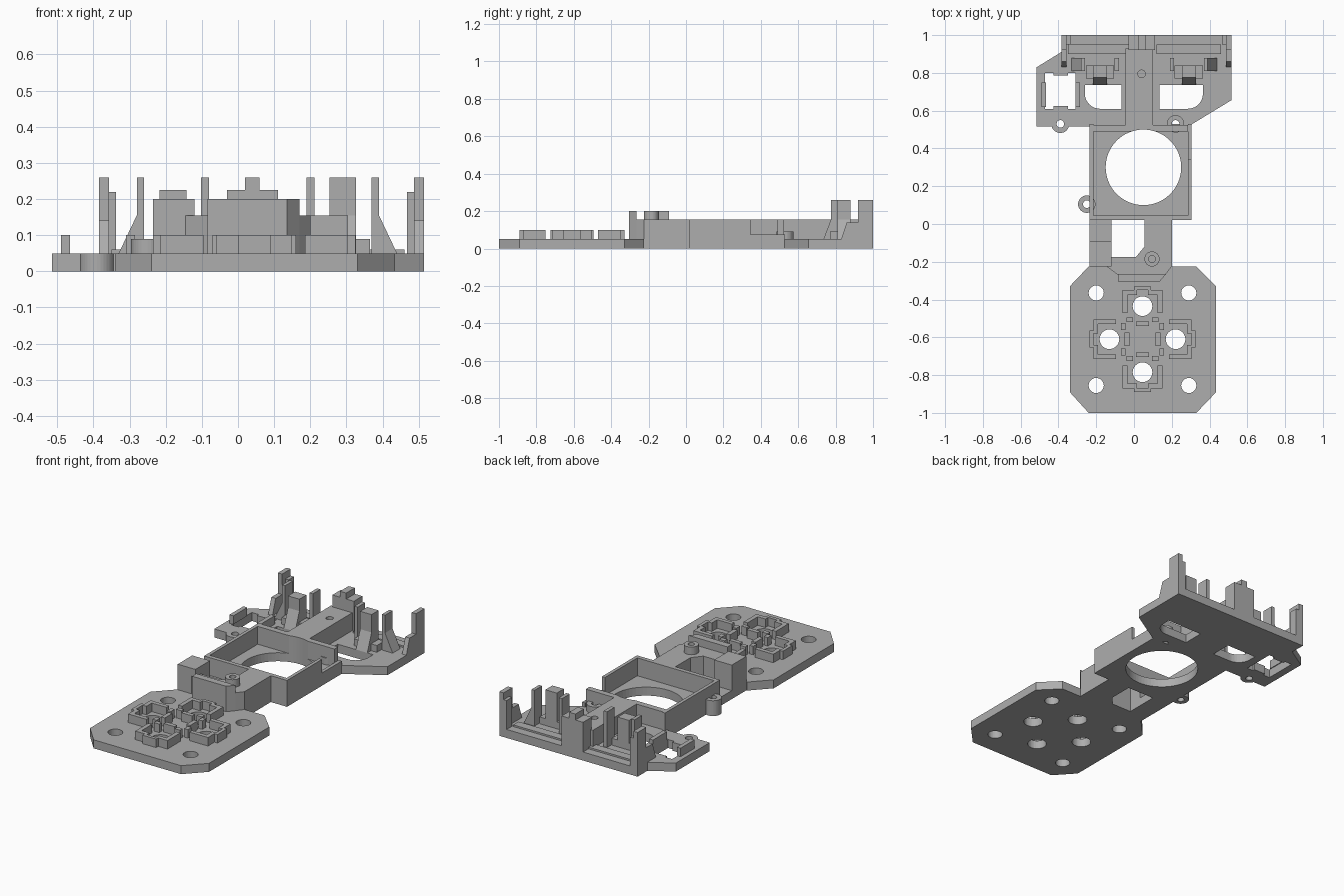
import bpy, bmesh, math
from mathutils import Vector

cube = bpy.data.objects.get("Cube")
if cube:
    bpy.data.objects.remove(cube)

grey = bpy.data.materials.new("matte grey")
grey.use_nodes = True
grey.diffuse_color = (0.42, 0.42, 0.42, 1)
grey.node_tree.nodes["Principled BSDF"].inputs["Base Color"].default_value = (0.42, 0.42, 0.42, 1)


def prism(name, pts, lo, hi, axis="z"):
    """Extrude an outline along z (x,y points), x (y,z points) or y (x,z points)."""
    place = {"z": lambda p, d: (p[0], p[1], d),
             "x": lambda p, d: (d, p[0], p[1]),
             "y": lambda p, d: (p[0], d, p[1])}[axis]
    bm = bmesh.new()
    face = bm.faces.new([bm.verts.new(place(p, lo)) for p in pts])
    grown = bmesh.ops.extrude_face_region(bm, geom=[face])["geom"]
    shift = Vector(place((0, 0), hi - lo))
    bmesh.ops.translate(bm, vec=shift, verts=[v for v in grown if isinstance(v, bmesh.types.BMVert)])
    bmesh.ops.recalc_face_normals(bm, faces=bm.faces)
    mesh = bpy.data.meshes.new(name)
    bm.to_mesh(mesh)
    bm.free()
    mesh.materials.append(grey)
    obj = bpy.data.objects.new(name, mesh)
    bpy.context.collection.objects.link(obj)
    return obj


def rect(x0, x1, y0, y1):
    return [(x0, y0), (x1, y0), (x1, y1), (x0, y1)]


def box(name, x0, x1, y0, y1, z0, z1):
    return prism(name, rect(x0, x1, y0, y1), z0, z1)


def circle(x, y, r, n=32):
    return [(x + r * math.cos(2 * math.pi * i / n), y + r * math.sin(2 * math.pi * i / n)) for i in range(n)]


def cut(obj, outlines, lo=-0.1, hi=0.5):
    """Remove vertical holes with the given outlines."""
    cutters = []
    for pts in outlines:
        c = prism("cutter", pts, lo, hi)
        c.hide_render = True
        m = obj.modifiers.new("hole", "BOOLEAN")
        m.operation, m.solver, m.object = "DIFFERENCE", "EXACT", c
        cutters.append(c)
    bpy.context.view_layer.update()
    mesh = bpy.data.meshes.new_from_object(obj.evaluated_get(bpy.context.evaluated_depsgraph_get()))
    obj.modifiers.clear()
    obj.data = mesh
    for c in cutters:
        bpy.data.objects.remove(c)


T = 0.05     # plate thickness
H = 0.155    # wall height

# Front button plate with corner holes and button holes
CX, CY, REACH = 0.045, -0.61, 0.175
buttons = [(0, -1), (1, 0), (0, 1), (-1, 0)]
plate = prism("button_plate", [(-0.24, -1), (0.33, -1), (0.435, -0.89), (0.435, -0.33), (0.33, -0.225),
                               (-0.24, -0.225), (-0.34, -0.33), (-0.34, -0.89)], 0, T)
cut(plate, [circle(CX + sx * 0.245, CY + sy * 0.245, 0.04) for sx in (-1, 1) for sy in (-1, 1)]
    + [circle(CX + dx * REACH, CY + dy * REACH, 0.052) for dx, dy in buttons])

# Button sockets: an outer wall, two part-length side walls and a short inner tab
for dx, dy in buttons:
    bx, by = CX + dx * REACH, CY + dy * REACH

    def socket_wall(name, u0, u1, v0, v1):
        pts = [(bx + u * dx - v * dy, by + u * dy + v * dx) for u, v in rect(u0, u1, v0, v1)]
        prism(name, pts, T, 0.1)
    socket_wall("socket_outer_wall", 0.085, 0.105, -0.045, 0.045)
    for s in (-1, 1):
        socket_wall("socket_corner", 0.06, 0.085, s * 0.03, s * 0.085)
        socket_wall("socket_side_wall", -0.035, 0.085, s * 0.08, s * 0.105)
        socket_wall("socket_inner_corner", -0.085, -0.06, s * 0.05, s * 0.085)
    socket_wall("socket_inner_tab", -0.105, -0.08, -0.035, 0.035)

# Neck between plate and ring frame
neck_hole = [(-0.12, -0.175), (0.01, -0.175), (0.055, -0.12), (0.055, 0.02), (-0.12, 0.02)]
base = box("neck_floor", -0.235, 0.2, -0.23, 0.03, 0, T)
cut(base, [neck_hole])
neck = prism("neck_body", [(-0.145, -0.225), (-0.085, -0.27), (0.165, -0.27), (0.2, -0.225),
                           (0.2, 0.03), (-0.12, 0.03), (-0.12, -0.175), (-0.145, -0.175)], 0, H)
cut(neck, [neck_hole])
prism("neck_front_bar", [(-0.085, -0.305), (0.135, -0.305), (0.17, -0.265), (-0.085, -0.265)], 0, 0.2)
box("neck_side_block", -0.235, -0.12, -0.225, -0.09, 0, 0.2)
boss = prism("neck_boss", circle(0.095, -0.185, 0.04), 0.1, 0.2)
cut(boss, [circle(0.095, -0.185, 0.018)], H)

# Ring frame: floor with a large round opening, and walls
opening = circle(0.05, 0.3, 0.2, 64)
frame = box("frame_floor", -0.235, 0.305, 0.02, 0.53, 0, T)
cut(frame, [opening])
box("frame_front_wall", -0.235, 0.305, 0.02, 0.045, T, H)
box("frame_right_wall", -0.235, -0.215, 0.02, 0.53, T, H)
box("frame_left_wall", 0.285, 0.305, 0.02, 0.345, T, H)
box("frame_left_low_wall", 0.285, 0.305, 0.345, 0.53, T, 0.075)
back = box("frame_back_wall", -0.235, 0.285, 0.49, 0.525, T, H)
cut(back, [opening])


# Screw ears
def ear(name, x, y, r, top):
    e = prism(name, circle(x, y, r), 0, top)
    cut(e, [circle(x, y, 0.02)])


ear("side_ear", -0.25, 0.105, 0.046, 0.09)
ear("rear_left_ear", 0.22, 0.53, 0.046, 0.09)
ear("rear_right_ear", -0.39, 0.53, 0.048, T)


# Rear plate with its windows
def window(inner, outer):
    """Rectangle with one rounded front corner on the outer side."""
    s = 1 if outer > inner else -1
    arc = [(outer - s * 0.08 * (1 - math.sin(a)), 0.69 - 0.08 * math.cos(a))
           for a in [math.pi / 2 * i / 8 for i in range(9)]]
    return [(inner, 0.735), (inner, 0.61)] + arc + [(outer, 0.735)]


rear = prism("rear_plate", [(-0.515, 0.515), (0.285, 0.515), (0.515, 0.655), (0.515, 1), (-0.385, 1),
                            (-0.385, 0.91), (-0.515, 0.83)], 0, T)
cut(rear, [window(-0.065, -0.26), window(0.135, 0.365), circle(-0.39, 0.53, 0.02), circle(0.22, 0.53, 0.02),
           rect(-0.47, -0.31, 0.61, 0.8), opening])
box("window_tab_front", -0.425, -0.35, 0.6, 0.625, 0, T)
box("window_tab_back", -0.425, -0.35, 0.785, 0.81, 0, T)
box("window_wall_right", -0.49, -0.465, 0.62, 0.75, T, 0.1)
box("window_wall_left", -0.31, -0.285, 0.62, 0.75, T, 0.1)

# Central spine joining the frame and the rear posts
spine = box("spine", -0.045, 0.1, 0.49, 0.93, T, H)
cut(spine, [circle(0.04, 0.795, 0.02), opening])
box("centre_post", -0.03, 0.11, 0.92, 1, T, 0.225)
box("centre_post_tip", 0.02, 0.06, 0.92, 1, 0.22, 0.26)

# Two rear holders: a centre clip with a sloping foot, and thin side clips
for cx, out in ((-0.18, -1), (0.29, 1)):
    top = 0.225 if out < 0 else 0.26
    prism("centre_clip", [(0.735, T), (0.775, H), (0.775, top), (0.84, top), (0.84, T)],
          cx - 0.037, cx + 0.037, "x")
    box("clip_foot", cx - 0.075, cx + 0.075, 0.77, 0.84, T, 0.09)
    box("inner_clip", cx - out * 0.078, cx - out * 0.1, 0.81, 0.88, T, 0.26)
    prism("outer_clip", [(cx + out * 0.08, T), (cx + out * 0.15, T), (cx + out * 0.1, H),
                         (cx + out * 0.1, 0.26), (cx + out * 0.08, 0.26)], 0.81, 0.88, "y")
    box("holder_ledge", cx - 0.17, cx + 0.17, 0.9, 0.95, T, 0.06)

# End posts with sloping webs
for edge, s in ((-0.385, 1), (0.515, -1)):
    prism("end_post", [(0.83, T), (0.86, 0.14), (0.92, 0.14), (0.92, 0.26), (1, 0.26), (1, T)],
          *sorted((edge, edge + s * 0.028)), "x")
    box("end_post_rib", *sorted((edge + s * 0.028, edge + s * 0.048)), 0.95, 1, T, 0.22)
